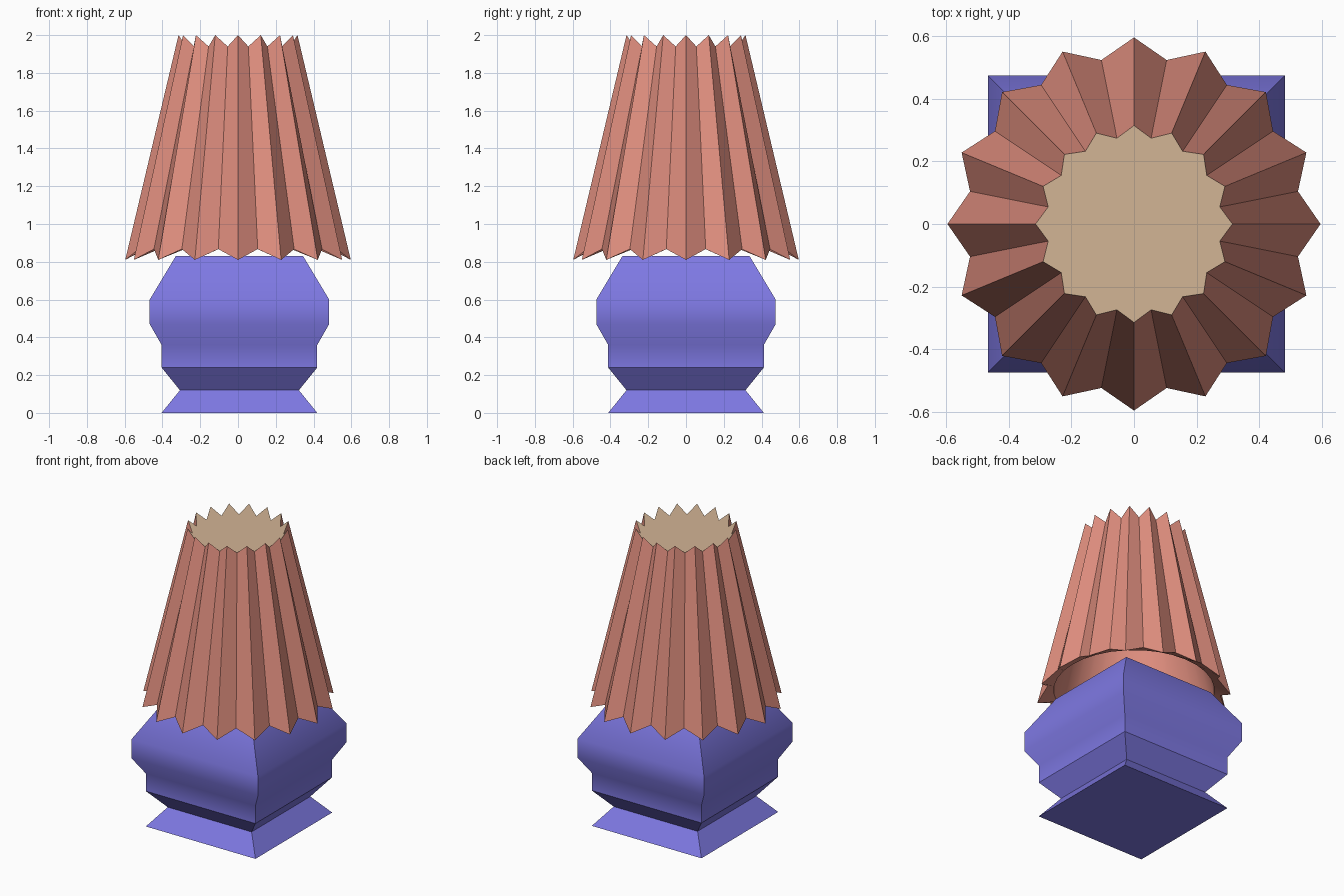
import bpy
import bmesh
from math import atan2, pi, radians, hypot

cube = bpy.data.objects.get("Cube")
if cube:
    bpy.data.objects.remove(cube, do_unlink=True)


def material(name, color):
    mat = bpy.data.materials.new(name)
    mat.use_nodes = True
    mat.diffuse_color = (*color, 1)
    for node in mat.node_tree.nodes:
        if node.type == "BSDF_PRINCIPLED":
            node.inputs["Base Color"].default_value = (*color, 1)
    return mat


def finish(bm, name, materials):
    mesh = bpy.data.meshes.new(name)
    bm.to_mesh(mesh)
    bm.free()
    obj = bpy.data.objects.new(name, mesh)
    bpy.context.collection.objects.link(obj)
    for mat in materials:
        mesh.materials.append(mat)
    bpy.ops.object.select_all(action="DESELECT")
    obj.select_set(True)
    bpy.context.view_layer.objects.active = obj
    bpy.ops.object.shade_smooth_by_angle(angle=radians(35))
    return obj


def set_polar(vert, radius, z):
    scale = radius / hypot(vert.co.x, vert.co.y)
    vert.co = (vert.co.x * scale, vert.co.y * scale, z)


purple = material("purple", (0.21, 0.19, 0.77))
salmon = material("salmon", (0.74, 0.27, 0.21))
tan = material("tan", (0.65, 0.46, 0.30))

# Square base: (half width, height) profile stacked as square rings
profile = [(0.412, 0), (0.315, 0.12), (0.412, 0.24), (0.412, 0.36),
           (0.475, 0.47), (0.475, 0.60), (0.337, 0.83)]
corners = [(-1, -1), (1, -1), (1, 1), (-1, 1)]
bm = bmesh.new()
rings = [[bm.verts.new((x * w, y * w, z)) for x, y in corners] for w, z in profile]
for low, high in zip(rings, rings[1:]):
    for i in range(4):
        j = (i + 1) % 4
        bm.faces.new((low[i], low[j], high[j], high[i]))
bm.faces.new(rings[0][::-1])
bm.faces.new(rings[-1])
base = finish(bm, "square_base", [purple])
base.location.x = 0.0075

# Pleated shade: a cone whose alternate vertices are pulled in
PLEATS = 16
bm = bmesh.new()
bmesh.ops.create_cone(bm, cap_ends=True, segments=PLEATS * 2,
                      radius1=0.597, radius2=0.315, depth=1)
for v in bm.verts:
    step = round((atan2(v.co.y, v.co.x)) / (pi / PLEATS))
    valley = step % 2 == 1
    if v.co.z > 0:
        set_polar(v, 0.28 if valley else 0.315, 1.94 if valley else 2.0)
    else:
        set_polar(v, 0.535 if valley else 0.597, 0.867 if valley else 0.81)
caps = sorted((f for f in bm.faces if len(f.verts) > 4),
              key=lambda f: f.calc_center_median().z)
caps[1].material_index = 1
bmesh.ops.delete(bm, geom=[caps[0]], context="FACES_ONLY")

# Bottom rim and smooth inner lining
edges = [e for e in bm.edges if e.is_boundary]
for radius, z in [(0.495, 0.87), (0.25, 1.9)]:
    result = bmesh.ops.extrude_edge_only(bm, edges=edges)["geom"]
    edges = [g for g in result if isinstance(g, bmesh.types.BMEdge)]
    for v in (g for g in result if isinstance(g, bmesh.types.BMVert)):
        set_polar(v, radius, z)
bmesh.ops.recalc_face_normals(bm, faces=bm.faces)
finish(bm, "pleated_shade", [salmon, tan])
